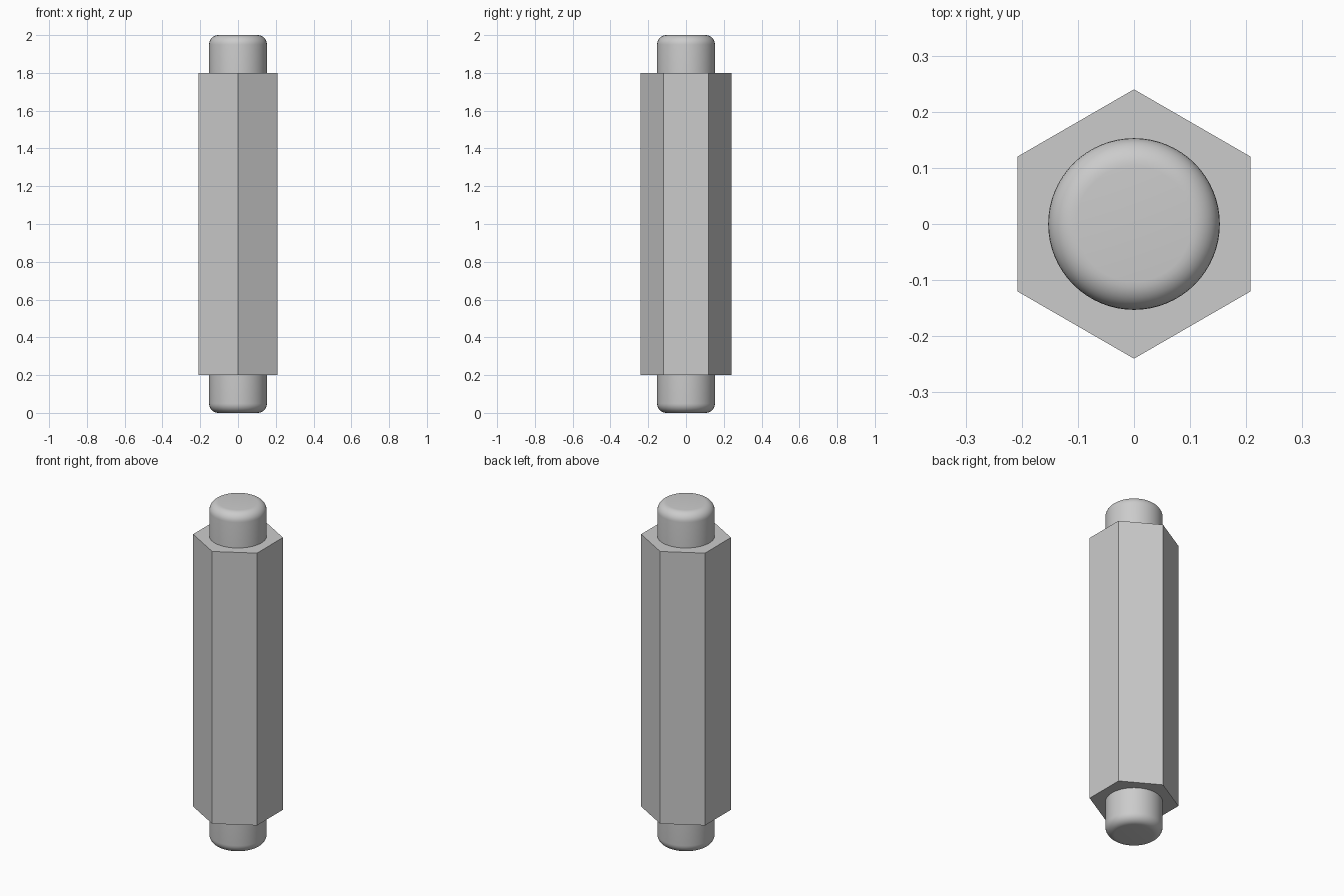
import bpy
import bmesh
from math import radians
from mathutils import Matrix

cube = bpy.data.objects.get("Cube")
if cube:
    bpy.data.objects.remove(cube, do_unlink=True)

HEIGHT = 2.0
SHOULDER = 0.2
HEX_RADIUS = 0.24
STUD_RADIUS = 0.153
FILLET = 0.05
EMBED = 0.05

# Plain grey metal
grey = bpy.data.materials.new("grey_metal")
grey.use_nodes = True
grey.diffuse_color = (0.6, 0.6, 0.6, 1)
grey.node_tree.nodes["Principled BSDF"].inputs["Base Color"].default_value = grey.diffuse_color


def prism(name, sides, radius, bottom, top, round_z=None):
    """Upright prism; the rim at height round_z gets a rounded edge."""
    bm = bmesh.new()
    bmesh.ops.create_cone(bm, cap_ends=True, segments=sides, radius1=radius,
                          radius2=radius, depth=top - bottom,
                          matrix=Matrix.Translation((0, 0, (top + bottom) / 2)))
    if round_z is not None:
        rim = [e for e in bm.edges
               if all(abs(v.co.z - round_z) < 0.001 for v in e.verts)]
        bmesh.ops.bevel(bm, geom=rim, offset=FILLET, segments=8,
                        profile=0.5, affect='EDGES')
    bmesh.ops.recalc_face_normals(bm, faces=bm.faces)
    mesh = bpy.data.meshes.new(name)
    bm.to_mesh(mesh)
    bm.free()
    mesh.materials.append(grey)
    obj = bpy.data.objects.new(name, mesh)
    bpy.context.collection.objects.link(obj)
    return obj


# Hexagonal body with corners toward front and back
prism("hex_body", 6, HEX_RADIUS, SHOULDER, HEIGHT - SHOULDER)

# Round studs at both ends, seated slightly into the body
studs = [
    prism("bottom_stud", 64, STUD_RADIUS, 0, SHOULDER + EMBED, 0),
    prism("top_stud", 64, STUD_RADIUS, HEIGHT - SHOULDER - EMBED, HEIGHT, HEIGHT),
]

# Smooth the studs while keeping their hidden inner rims sharp
bpy.ops.object.select_all(action='DESELECT')
for stud in studs:
    stud.select_set(True)
bpy.context.view_layer.objects.active = studs[0]
bpy.ops.object.shade_smooth_by_angle(angle=radians(30))
